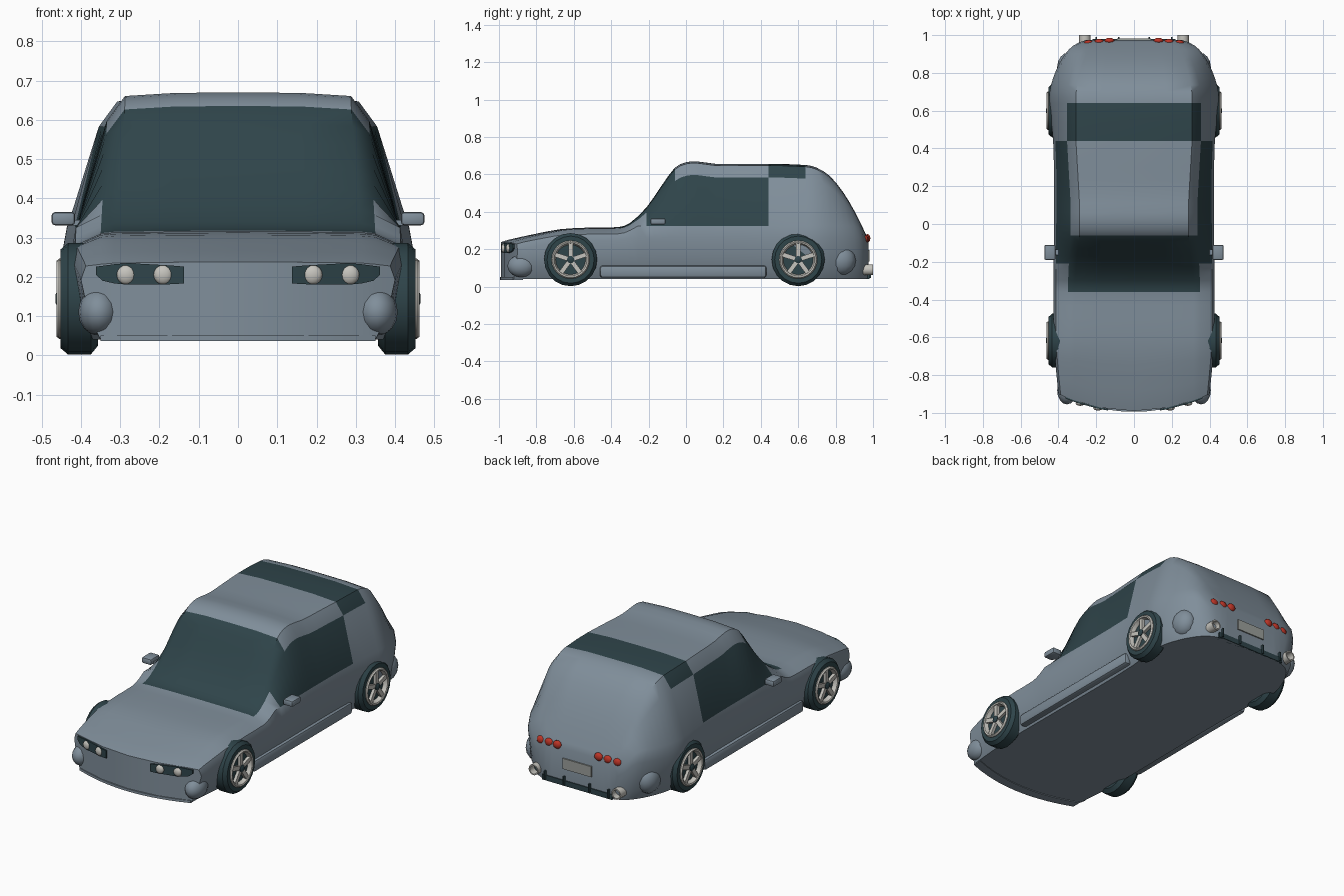
import bpy, bmesh, math
from mathutils import Matrix, Vector

if "Cube" in bpy.data.objects:
    bpy.data.objects.remove(bpy.data.objects["Cube"])


def material(name, rgb):
    m = bpy.data.materials.new(name)
    m.diffuse_color = (*rgb, 1)
    m.use_nodes = True
    m.node_tree.nodes["Principled BSDF"].inputs["Base Color"].default_value = m.diffuse_color
    return m


PAINT = material("grey_blue_paint", (0.215, 0.272, 0.325))
DARK = material("dark_glass_and_rubber", (0.028, 0.058, 0.068))
LIGHT = material("pale_metal", (0.56, 0.55, 0.51))
RED = material("red_lamp", (0.50, 0.035, 0.02))
PLATE = material("plate_grey", (0.33, 0.35, 0.33))


def finish(name, bm, mats, angle=35):
    bmesh.ops.recalc_face_normals(bm, faces=bm.faces)
    me = bpy.data.meshes.new(name)
    bm.to_mesh(me)
    bm.free()
    for m in mats:
        me.materials.append(m)
    me.shade_smooth()
    me.set_sharp_from_angle(angle=math.radians(angle))
    ob = bpy.data.objects.new(name, me)
    bpy.context.collection.objects.link(ob)
    return ob


def ellipsoid(name, loc, size, mat, seg=16):
    bm = bmesh.new()
    bmesh.ops.create_uvsphere(bm, u_segments=seg, v_segments=seg // 2, radius=1)
    bmesh.ops.transform(bm, matrix=Matrix.Translation(loc) @ Matrix.Diagonal((*size, 1)), verts=bm.verts)
    return finish(name, bm, [mat], 60)


def box(name, loc, size, mat, bevel=0.0):
    bm = bmesh.new()
    bmesh.ops.create_cube(bm, size=1)
    bmesh.ops.transform(bm, matrix=Matrix.Translation(loc) @ Matrix.Diagonal((*size, 1)), verts=bm.verts)
    if bevel:
        bmesh.ops.bevel(bm, geom=bm.edges[:], offset=bevel, segments=2, profile=0.5, affect='EDGES')
    return finish(name, bm, [mat])


def lathe(name, profile, mat, matrix, seg=24, closed=False):
    """Spin (radius, x) points about the x axis."""
    bm = bmesh.new()
    rings = []
    for r, x in profile:
        rings.append([bm.verts.new((x, r * math.cos(2 * math.pi * k / seg), r * math.sin(2 * math.pi * k / seg)))
                      for k in range(seg)])
    pairs = list(zip(rings, rings[1:])) + ([(rings[-1], rings[0])] if closed else [])
    for a, b in pairs:
        for k in range(seg):
            n = (k + 1) % seg
            bm.faces.new((a[k], a[n], b[n], b[k]))
    if not closed:
        bm.faces.new(rings[0])
        bm.faces.new(rings[-1])
    bmesh.ops.transform(bm, matrix=matrix, verts=bm.verts)
    return finish(name, bm, [mat])


def clamp(t):
    return max(0.0, min(1.0, t))


def curve(pts, y):
    """Smooth interpolation through (y, value) points."""
    y = max(pts[0][0], min(pts[-1][0], y))
    i = max(k for k in range(len(pts) - 1) if pts[k][0] <= y)

    def slope(k):
        a, b = pts[max(k - 1, 0)], pts[min(k + 1, len(pts) - 1)]
        return (b[1] - a[1]) / (b[0] - a[0])
    (y0, v0), (y1, v1) = pts[i], pts[i + 1]
    h = y1 - y0
    t = (y - y0) / h
    return ((2*t**3 - 3*t**2 + 1) * v0 + (t**3 - 2*t**2 + t) * h * slope(i)
            + (3*t**2 - 2*t**3) * v1 + (t**3 - t**2) * h * slope(i + 1))


# Centre line height and half width along the car
TOP = [(-0.99, 0.238), (-0.95, 0.25), (-0.8, 0.283), (-0.67, 0.307), (-0.5, 0.316), (-0.36, 0.318),
       (-0.3, 0.34), (-0.21, 0.425), (-0.13, 0.54), (-0.06, 0.635), (0.0, 0.665), (0.06, 0.669),
       (0.16, 0.656), (0.3, 0.656), (0.44, 0.656), (0.64, 0.65), (0.7, 0.635), (0.77, 0.59),
       (0.84, 0.505), (0.9, 0.405), (0.945, 0.315), (0.975, 0.25)]
WIDTH = [(-0.99, 0.40), (-0.8, 0.415), (-0.6, 0.425), (-0.2, 0.425), (0.2, 0.423), (0.44, 0.428),
         (0.65, 0.448), (0.72, 0.443), (0.79, 0.422), (0.86, 0.39), (0.92, 0.348), (0.955, 0.305), (0.975, 0.25)]


def nose_bend(x, y):
    return y + 0.09 * (x / 0.4) ** 2 * clamp((-0.6 - y) / 0.39)


def section(y):
    """Half cross-section from roof centre, down the side, to floor centre."""
    zt, w = curve(TOP, y), curve(WIDTH, y)
    c = clamp((zt - 0.315) / 0.33)
    drop = 0.025 * clamp((y + 1) / 0.4)
    x3 = 0.35 - 0.015 * c + 0.02 * clamp((y - 0.1) / 0.35) * c
    x3 = min(x3, w * 0.79) if y > 0.6 else x3
    x2 = x3 - 0.035 - 0.012 * c
    z3 = zt - 0.006 - 0.067 * c
    z4 = min(0.325, z3 - 0.004 - drop)
    z5 = min(0.26, z4 - 0.035)
    pts = [(0, zt), (x2 * 0.55, zt - 0.001), (x2, zt - 0.003 - 0.006 * c), (x3, z3), (w - 0.012, z4), (w, z5),
           (w - 0.02, 0.1), (w - 0.05, 0.04), (x2, 0.04), (x2 * 0.55, 0.04), (0, 0.04)]
    return [Vector((x, nose_bend(x, y), z)) for x, z in pts]


# Body shell: lofted half, mirrored, glass chosen by region
ys = sorted([p[0] for p in TOP] + [-0.88, -0.74, -0.6, -0.43, -0.33, -0.255, -0.17, -0.095, -0.03, 0.03,
                                  0.11, 0.23, 0.54, 0.67, 0.735, 0.805, 0.87, 0.925, 0.962])
bm = bmesh.new()
rows = [[bm.verts.new(p) for p in section(y)] for y in ys]
for i in range(len(ys) - 1):
    mid = (ys[i] + ys[i + 1]) / 2
    for j in range(10):
        f = bm.faces.new((rows[i][j], rows[i][j + 1], rows[i + 1][j + 1], rows[i + 1][j]))
        windscreen = j < 3 and -0.36 < mid < -0.06
        roof_band = j < 3 and 0.44 < mid < 0.64
        side_glass = j == 3 and -0.21 < mid < 0.44
        f.material_index = int(windscreen or roof_band or side_glass)
for r in (rows[0], rows[-1]):
    for q in ((0, 1, 9, 10), (1, 2, 8, 9), (2, 3, 7, 8), (3, 4, 6, 7), (4, 5, 6)):
        bm.faces.new([r[k] for k in q])
bmesh.ops.mirror(bm, geom=bm.verts[:] + bm.edges[:] + bm.faces[:], axis='X', merge_dist=0.0005)
finish("body_shell", bm, [PAINT, DARK], 40)

TYRE = [(0.02, 0.36), (0.12, 0.357), (0.142, 0.375), (0.142, 0.433), (0.126, 0.452), (0.1, 0.452),
        (0.094, 0.436), (0.02, 0.436)]
RIM = [(0.102, 0.436), (0.102, 0.456), (0.096, 0.463), (0.088, 0.46), (0.08, 0.438)]

for s, side in ((1, "right"), (-1, "left")):
    # Wheels
    for y, end in ((-0.617, "front"), (0.6, "rear")):
        tag = f"{end}_{side}"
        place = Matrix.Translation((0, y, 0.144)) @ Matrix.Diagonal((s, 1, 1, 1))
        lathe("tyre_" + tag, TYRE, DARK, place, 20)
        lathe("rim_" + tag, RIM, LIGHT, place, 24, True)
        lathe("hub_" + tag, [(0.02, 0.43), (0.02, 0.46), (0.012, 0.465)], DARK, place, 10)
        bm = bmesh.new()
        for k in range(5):
            m = (place @ Matrix.Rotation(2 * math.pi * k / 5, 4, 'X')
                 @ Matrix.Translation((0.448, 0, 0.052)) @ Matrix.Diagonal((0.016, 0.024, 0.075, 1)))
            bmesh.ops.create_cube(bm, size=1, matrix=m)
        finish("spokes_" + tag, bm, [LIGHT])

    # Sill, corner bulges and door mirror
    box("side_skirt_" + side, (s * 0.4, -0.015, 0.08), (0.045, 0.89, 0.065), PAINT, 0.014)
    ellipsoid("front_corner_" + side, (s * 0.355, -0.88, 0.11), (0.052, 0.075, 0.06), PAINT)
    ellipsoid("rear_corner_" + side, (s * 0.345, 0.83, 0.14), (0.062, 0.078, 0.08), PAINT)
    box("door_mirror_" + side, (s * 0.445, -0.15, 0.348), (0.06, 0.08, 0.034), PAINT, 0.009)
    box("mirror_arm_" + side, (s * 0.415, -0.15, 0.338), (0.04, 0.03, 0.014), PAINT)

    # Headlamp panel wrapped on the nose, with two lamps
    bm = bmesh.new()
    cols = []
    for x, lo, hi in ((0.138, 0.183, 0.226), (0.173, 0.181, 0.229), (0.28, 0.18, 0.235),
                      (0.315, 0.183, 0.232), (0.345, 0.19, 0.228), (0.362, 0.205, 0.226)):
        cols.append([bm.verts.new((s * x, nose_bend(x, -0.99) + d, z))
                     for d, z in ((-0.008, lo), (-0.008, hi), (0.001, hi), (0.001, lo))])
    for a, b in zip(cols, cols[1:]):
        for k in range(4):
            n = (k + 1) % 4
            bm.faces.new((a[k], a[n], b[n], b[k]))
    bm.faces.new(cols[0])
    bm.faces.new(cols[-1])
    finish("headlamp_panel_" + side, bm, [DARK])
    for n, x in enumerate((0.19, 0.284)):
        ellipsoid(f"headlamp_{n + 1}_{side}", (s * x, nose_bend(x, -0.99) - 0.004, 0.205),
                  (0.025, 0.014, 0.025), LIGHT)

    # Tail lamps and exhaust
    for n, x in enumerate((0.13, 0.185, 0.24)):
        ellipsoid(f"tail_lamp_{n + 1}_{side}", (s * x, 0.97 - 0.006 * n, 0.258 - 0.003 * n),
                  (0.026, 0.016, 0.023), RED, 12)
    pipe = Matrix.Translation((s * 0.26, 0, 0.09)) @ Matrix.Rotation(math.pi / 2, 4, 'Z')
    lathe("exhaust_" + side, [(0.03, 0.92), (0.03, 1.0), (0.023, 1.0), (0.023, 0.92)], LIGHT, pipe, 14, True)
    lathe("exhaust_core_" + side, [(0.024, 0.92), (0.024, 0.96)], DARK, pipe, 14)
    for n, x in enumerate((0.08, 0.2)):
        box(f"diffuser_fin_{n + 1}_{side}", (s * x, 0.965, 0.07), (0.008, 0.05, 0.05), DARK)

# Number plate, diffuser and front lip
box("number_plate", (0, 0.978, 0.165), (0.18, 0.008, 0.06), PLATE)
box("rear_diffuser", (0, 0.965, 0.055), (0.44, 0.03, 0.03), DARK)
bm = bmesh.new()
cols = [[bm.verts.new((x, nose_bend(x, -0.99) + d, z)) for d, z in
         ((-0.004, 0.036), (-0.004, 0.05), (0.05, 0.05), (0.05, 0.036))] for x in [k * 0.07 - 0.35 for k in range(11)]]
for a, b in zip(cols, cols[1:]):
    for k in range(4):
        bm.faces.new((a[k], a[(k + 1) % 4], b[(k + 1) % 4], b[k]))
bm.faces.new(cols[0])
bm.faces.new(cols[-1])
finish("front_lip", bm, [PAINT])
